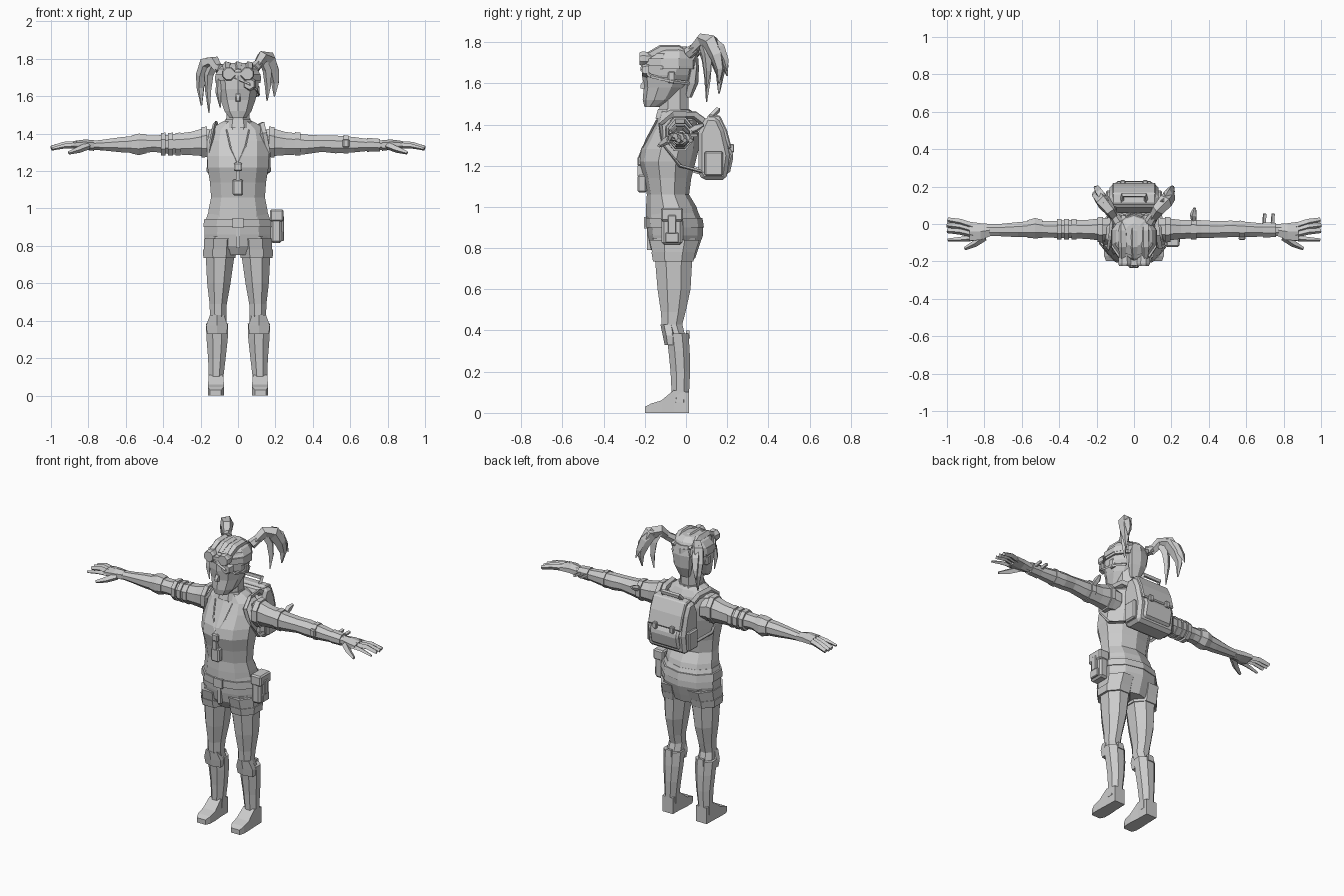
import bpy, bmesh, math
from mathutils import Vector

grey = bpy.data.materials.new("neutral_grey")
grey.diffuse_color = (0.6, 0.6, 0.6, 1)


def finish(name, bm):
    bmesh.ops.recalc_face_normals(bm, faces=bm.faces)
    me = bpy.data.meshes.new(name)
    bm.to_mesh(me)
    bm.free()
    me.materials.append(grey)
    ob = bpy.data.objects.new(name, me)
    bpy.context.collection.objects.link(ob)
    return ob


def skin(name, rings, cap=True):
    """Bridge equal-sized rings of points into a closed flat-faced body."""
    bm = bmesh.new()
    loops = [[bm.verts.new(p) for p in r] for r in rings]
    n = len(loops[0])
    for a, b in zip(loops, loops[1:]):
        for i in range(n):
            bm.faces.new((a[i], a[(i + 1) % n], b[(i + 1) % n], b[i]))
    if cap:
        bm.faces.new(loops[0])
        bm.faces.new(loops[-1])
    return finish(name, bm)


def loft(name, rows, axis="z", n=8, s=1, cap=True):
    """Rows are (position on axis, low u, high u, low v, high v)."""
    k = 1 / math.cos(math.pi / n)
    rings = []
    for t, u0, u1, v0, v1 in rows:
        ring = []
        for i in range(n):
            a = 2 * math.pi * (i + 0.5) / n
            u = (u0 + u1) / 2 + (u1 - u0) / 2 * k * math.cos(a)
            v = (v0 + v1) / 2 + (v1 - v0) / 2 * k * math.sin(a)
            x, y, z = {"z": (u, v, t), "x": (t, u, v), "y": (u, t, v)}[axis]
            ring.append((s * x, y, z))
        rings.append(ring)
    return skin(name, rings, cap)


def body(name, rows, n=10):
    """Symmetric loft: rows are (z, half width, front y, back y)."""
    return loft(name, [(z, -w, w, f, b) for z, w, f, b in rows], n=n)


def tube(name, pts, n=5, s=1, flat=1.0):
    """Sweep along points (x, y, z, radius)."""
    P = [Vector((s * p[0], p[1], p[2])) for p in pts]
    rings, u = [], Vector((0.31, 0.9, 0.2))
    for i, p in enumerate(P):
        d = (P[min(i + 1, len(P) - 1)] - P[max(i - 1, 0)]).normalized()
        u = (u - d * u.dot(d)).normalized()
        v = d.cross(u)
        r = pts[i][3]
        rings.append([p + r * (u * math.cos(2 * math.pi * j / n)
                               + v * flat * math.sin(2 * math.pi * j / n)) for j in range(n)])
    return skin(name, rings)


def box(name, x0, x1, y0, y1, z0, z1, bevel=0.0):
    ob = loft(name, [(z0, x0, x1, y0, y1), (z1, x0, x1, y0, y1)], n=4)
    if bevel:
        m = ob.modifiers.new("edge", "BEVEL")
        m.width, m.segments = bevel, 1
    return ob


def prism(name, prof, w, bevel):
    """Extrude a (y, z) profile across x."""
    ob = skin(name, [[(x, y, z) for y, z in prof] for x in (-w, w)])
    m = ob.modifiers.new("edge", "BEVEL")
    m.width, m.segments = bevel, 1
    return ob


# torso, neck and hips
body("shirt", [(.95, .163, -.188, .06), (1.0, .156, -.188, .045), (1.06, .144, -.185, .01),
               (1.14, .15, -.2, .02), (1.22, .163, -.223, .04), (1.28, .165, -.212, .055),
               (1.36, .165, -.17, .055), (1.42, .15, -.14, .045), (1.455, .1, -.13, .03),
               (1.47, .07, -.125, .02)])
body("neck", [(1.42, .075, -.14, .02), (1.47, .062, -.13, .012), (1.60, .06, -.125, .012)], 8)
body("collar", [(1.43, .08, -.148, .025), (1.475, .068, -.136, .018)], 8)
body("shorts", [(.75, .12, -.14, .04), (.80, .172, -.168, .055), (.86, .18, -.18, .075),
                (.92, .178, -.186, .075), (.97, .162, -.186, .055)])
body("belt", [(.90, .186, -.193, .08), (.945, .18, -.195, .073)])
box("belt_buckle", -.03, .03, -.203, -.185, .895, .95)
box("shorts_fly", -.012, .012, -.19, -.17, .79, .9)

# head, with hair cap, goggles and eye patch
body("head", [(1.485, .045, -.2, -.13), (1.52, .072, -.206, -.05), (1.58, .093, -.2, -.005),
              (1.64, .108, -.208, .03), (1.70, .112, -.207, .042), (1.745, .1, -.18, .03),
              (1.77, .06, -.13, 0)])
body("hair_cap", [(1.67, .12, -.195, .052), (1.72, .118, -.19, .05), (1.755, .095, -.165, .035),
                  (1.778, .05, -.12, 0)])
body("goggle_strap", [(1.685, .123, -.213, .055), (1.72, .121, -.21, .053)])
for x in (-.06, 0, .06):
    tube("hair_ridge", [(x, -.18, 1.735, .018), (x, -.12, 1.765, .024),
                        (x, -.04, 1.765, .024), (x, .04, 1.72, .018)])
loft("back_hair", [(1.53, -.03, .03, -.01, .025), (1.60, -.05, .05, .0, .055),
                   (1.68, -.06, .06, .02, .06), (1.74, -.04, .04, 0, .05)], n=6)
for s in (1, -1):
    loft("goggle_lens", [(-.225, .02, .08, 1.69, 1.75), (-.21, .015, .085, 1.685, 1.755),
                         (-.17, .02, .08, 1.69, 1.75)], axis="y", s=s)
    box("ear", s * .1 - .014, s * .1 + .014, -.09, -.05, 1.60, 1.66, .008)
    # pigtail strands
    d = 0 if s > 0 else -.025
    tube("hair_tie", [(.085, .01, 1.745, .03), (.11, .05, 1.775 + d, .025)], 6, s)
    tube("pigtail", [(.1, .03, 1.76 + d, .024), (.13, .075, 1.81 + d, .034),
                     (.165, .12, 1.80 + d, .042), (.19, .15, 1.735 + d, .036),
                     (.2, .165, 1.67 + d, .022), (.195, .16, 1.60 + 2 * d, .004)], 5, s)
    tube("outer_strand", [(.15, .11, 1.815 + d, .025), (.185, .165, 1.77 + d, .026),
                          (.2, .19, 1.71 + d, .018), (.212, .2, 1.66 + d, .003)], 4, s)
    tube("inner_strand", [(.13, .08, 1.80 + d, .025), (.155, .1, 1.74 + d, .025),
                          (.16, .105, 1.66 + d, .018), (.155, .1, 1.575 + 2.6 * d, .003)], 4, s)
box("goggle_bridge", -.02, .02, -.222, -.19, 1.71, 1.73)
loft("eye_patch", [(-.213, .035, .085, 1.64, 1.69), (-.18, .025, .095, 1.63, 1.70)], axis="y", n=6)
tube("patch_strap", [(-.02, -.209, 1.70, .01), (.06, -.212, 1.665, .01), (.1, -.17, 1.635, .01),
                     (.112, -.06, 1.61, .01), (.07, .015, 1.6, .01)], 4, flat=.6)
tube("side_lock", [(-.1, -.14, 1.69, .018), (-.105, -.15, 1.62, .016), (-.095, -.15, 1.54, .003)], 4)
loft("nose", [(-.222, -.008, .008, 1.575, 1.59), (-.19, -.015, .015, 1.57, 1.64)], axis="y", n=4)

for s in (1, -1):
    # legs
    loft("leg", [(.85, .012, .168, -.16, .05), (.74, .02, .172, -.15, .03),
                 (.6, .04, .165, -.138, .022), (.49, .06, .152, -.122, -.002),
                 (.43, .062, .15, -.118, -.018), (.36, .062, .16, -.09, 0)], s=s)
    loft("shorts_leg", [(.84, .005, .182, -.178, .065), (.77, .012, .183, -.162, .042)], s=s)
    loft("shorts_cuff", [(.78, .008, .188, -.168, .046), (.735, .014, .185, -.16, .036)], s=s)
    loft("boot", [(.05, .08, .158, -.075, .015), (.1, .078, .156, -.07, .015),
                  (.2, .066, .16, -.075, .02), (.3, .055, .168, -.085, .018),
                  (.385, .052, .172, -.095, .012)], s=s)
    loft("boot_foot", [(-.198, .09, .15, 0, .03), (-.17, .076, .16, 0, .045),
                       (-.12, .075, .16, 0, .06), (-.06, .08, .157, 0, .11),
                       (.015, .082, .155, 0, .1)], axis="y", n=4, s=s)
    loft("knee_guard", [(.33, .06, .165, -.1, -.05), (.375, .055, .17, -.108, -.05),
                        (.43, .075, .15, -.12, -.06)], n=6, s=s)
    loft("boot_tab", [(.36, .09, .135, 0, .02), (.4, .095, .13, 0, .016)], n=4, s=s)

    # arms and hands
    loft("arm", [(.12, -.1, .035, 1.28, 1.415), (.18, -.088, .03, 1.28, 1.43),
                 (.25, -.08, .022, 1.285, 1.41), (.36, -.075, .02, 1.29, 1.395),
                 (.45, -.073, .015, 1.303, 1.39), (.52, -.07, .018, 1.295, 1.39),
                 (.62, -.07, .01, 1.30, 1.382), (.72, -.065, 0, 1.31, 1.368),
                 (.79, -.065, 0, 1.315, 1.36)], axis="x", s=s)
    loft("sleeve_edge", [(.165, -.1, .038, 1.275, 1.438), (.195, -.095, .036, 1.272, 1.435)],
         axis="x", s=s)
    loft("palm", [(.77, -.065, 0, 1.312, 1.362), (.82, -.085, .004, 1.318, 1.365),
                  (.88, -.09, .012, 1.322, 1.358)], axis="x", n=6, s=s)
    for y0, y1, tip in ((.0, .022, .995), (-.022, -.006, 1.0), (-.045, -.036, .998)):
        tube("finger", [(.86, y0 - .012, 1.342, .018), (.93, (y0 + y1) / 2, 1.34, .017),
                        (tip, y1, 1.322, .013)], 4, s)
    tube("index_finger", [(.86, -.075, 1.338, .017), (.93, -.082, 1.333, .013),
                          (.995, -.085, 1.318, .008)], 4, s)
    tube("thumb", [(.8, -.07, 1.335, .02), (.85, -.105, 1.315, .018),
                   (.905, -.132, 1.297, .009)], 4, s)

    # backpack strap over the shoulder
    tube("shoulder_strap", [(.1, .1, 1.4, .022), (.115, .04, 1.445, .022), (.125, -.06, 1.447, .022),
                            (.135, -.125, 1.4, .02), (.155, -.11, 1.3, .018),
                            (.16, -.03, 1.2, .016), (.12, .08, 1.17, .016)], 4, s, .5)

# arm bands, elbow pad, watch and wrist ties
for x in (-.40, -.36, -.32):
    loft("arm_band", [(x - .013, -.083, .027, 1.284, 1.403), (x + .013, -.083, .028, 1.282, 1.406)],
         axis="x")
loft("elbow_pad", [(-.57, -.074, .02, 1.294, 1.39), (-.53, -.077, .032, 1.285, 1.4),
                   (-.49, -.075, .022, 1.295, 1.396)], axis="x")
loft("tied_band", [(.305, -.083, .03, 1.283, 1.408), (.335, -.083, .028, 1.284, 1.405)], axis="x")
tube("band_knot", [(.32, .02, 1.37, .015), (.318, .05, 1.385, .02), (.325, .085, 1.40, .008)], 5)
loft("watch_strap", [(.565, -.077, .018, 1.294, 1.392), (.59, -.076, .016, 1.295, 1.39)], axis="x")
box("watch", .56, .595, -.086, -.065, 1.325, 1.372, .006)
loft("wrist_wrap", [(.69, -.072, .008, 1.303, 1.378), (.76, -.07, .006, 1.305, 1.372)], axis="x")
for x in (.695, .74):
    tube("wrist_tie", [(x, -.01, 1.345, .012), (x + .004, .055, 1.35, .01)], 4)

# chest pendant on a cord
for s in (1, -1):
    tube("pendant_cord", [(.06, -.142, 1.42, .005), (.04, -.19, 1.33, .005),
                          (.0, -.228, 1.24, .005)], 4, s)
box("pendant_clip", -.022, .022, -.236, -.205, 1.2, 1.245, .006)
box("pendant_link", -.012, .012, -.236, -.2, 1.15, 1.2)
box("pendant", -.03, .028, -.235, -.19, 1.07, 1.155, .008)

# hip pouch
box("hip_pouch", .175, .235, -.118, -.018, .815, .985, .012)
box("pouch_flap", .17, .243, -.122, -.014, .93, .995, .008)
box("pouch_buckle", .23, .247, -.088, -.048, .87, .96, .004)
box("pouch_pocket", .23, .245, -.1, -.036, .825, .875, .004)

# backpack with flap, rear pocket, buckles and grab handle
prism("backpack", [(.06, 1.16), (.08, 1.13), (.195, 1.13), (.212, 1.25), (.185, 1.37),
                   (.155, 1.435), (.095, 1.44), (.06, 1.36)], .132, .018)
prism("backpack_pocket", [(.15, 1.16), (.212, 1.16), (.232, 1.25), (.212, 1.29), (.15, 1.29)],
      .1, .012)
prism("backpack_flap", [(.1, 1.43), (.11, 1.449), (.165, 1.444), (.2, 1.37), (.222, 1.285),
                        (.205, 1.28), (.17, 1.37)], .115, .006)
for s in (1, -1):
    box("flap_buckle", s * .06 - .014, s * .06 + .014, .2, .234, 1.265, 1.305, .004)
    box("side_pocket", s * .135 - .015, s * .135 + .015, .09, .18, 1.15, 1.27, .008)
tube("grab_handle", [(-.065, .115, 1.43, .014), (-.06, .155, 1.472, .014), (.06, .155, 1.472, .014),
                     (.065, .115, 1.43, .014)], 4)
